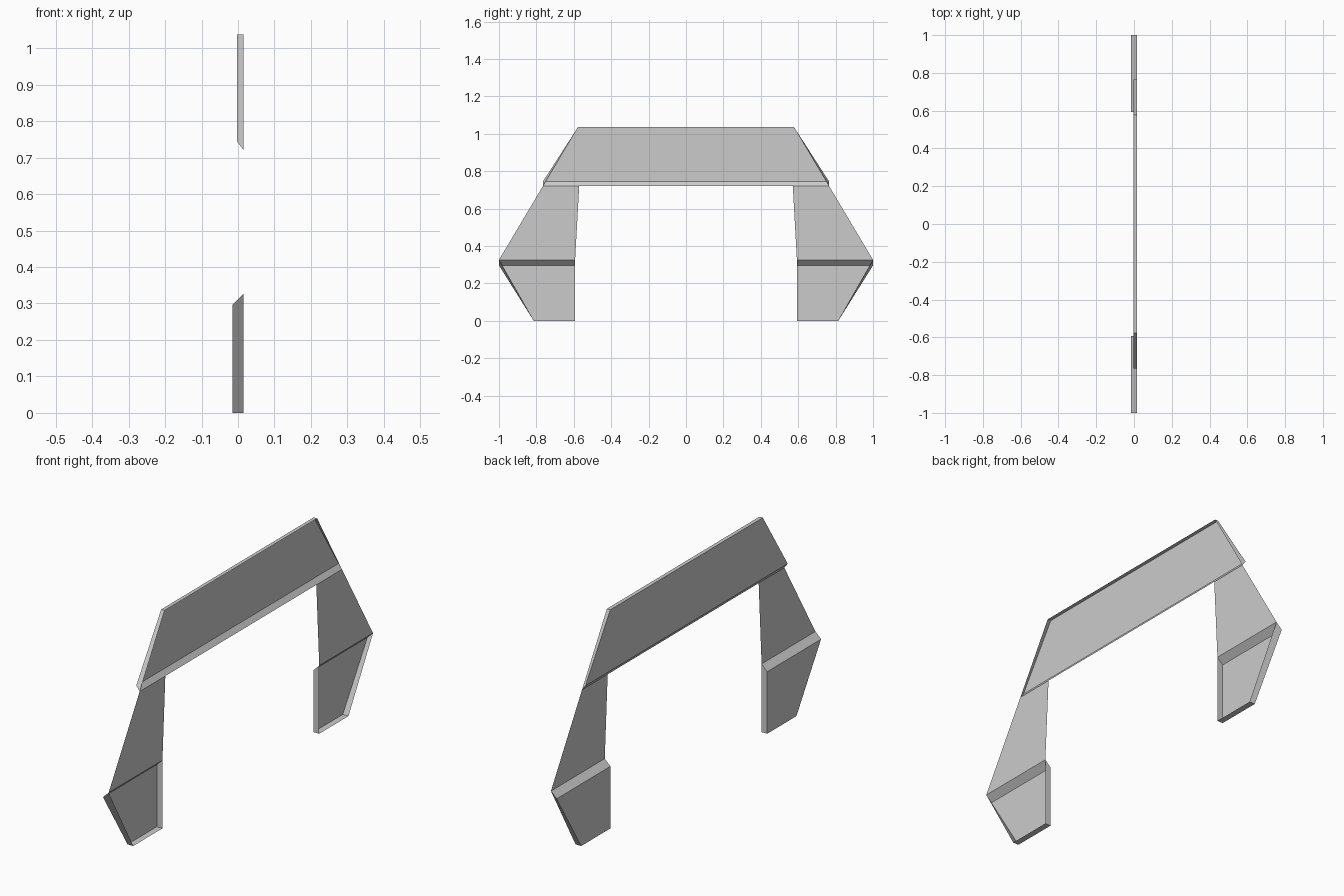
import bpy, bmesh

if "Cube" in bpy.data.objects:
    bpy.data.objects.remove(bpy.data.objects["Cube"])

FRONT = 0.015  # x of the open rim plane


def build(name, rings, panel=True):
    """Sheet from one (x, [(y, z)...]) outline, or a tray from panel outline + rim outline."""
    bm = bmesh.new()
    loops = [[bm.verts.new((x, y, z)) for y, z in pts] for x, pts in rings]
    bm.faces.new(loops[0])
    if len(loops) == 2:
        a, b = loops
        for i in range(len(a)):
            j = (i + 1) % len(a)
            bm.faces.new((a[j], a[i], b[i], b[j]))
    mesh = bpy.data.meshes.new(name)
    bm.to_mesh(mesh)
    bm.free()
    obj = bpy.data.objects.new(name, mesh)
    bpy.context.collection.objects.link(obj)
    return obj


def mirror_y(obj):
    mod = obj.modifiers.new("mirror", 'MIRROR')
    mod.use_axis = (False, True, False)
    mod.use_mirror_merge = False


# Top crossbar: shallow tray, open towards +x, lower lip sloping outwards
def bar(z_low):
    return [(-0.765, z_low), (-0.577, 1.037), (0.577, 1.037), (0.765, z_low)]


build("crossbar", [(-0.003, bar(0.745)), (FRONT, bar(0.721))])

# Upper legs: single thin sheets in the rim plane
mirror_y(build("upper_legs", [(FRONT, [
    (0.571, 0.721), (0.593, 0.326), (1.0, 0.326), (0.765, 0.721)])]))


# Feet: deeper trays with a sloping top shoulder
def foot(z_top):
    return [(0.593, 0.0), (0.814, 0.0), (1.0, z_top), (0.593, z_top)]


mirror_y(build("feet", [(-0.015, foot(0.297)), (FRONT, foot(0.326))]))
